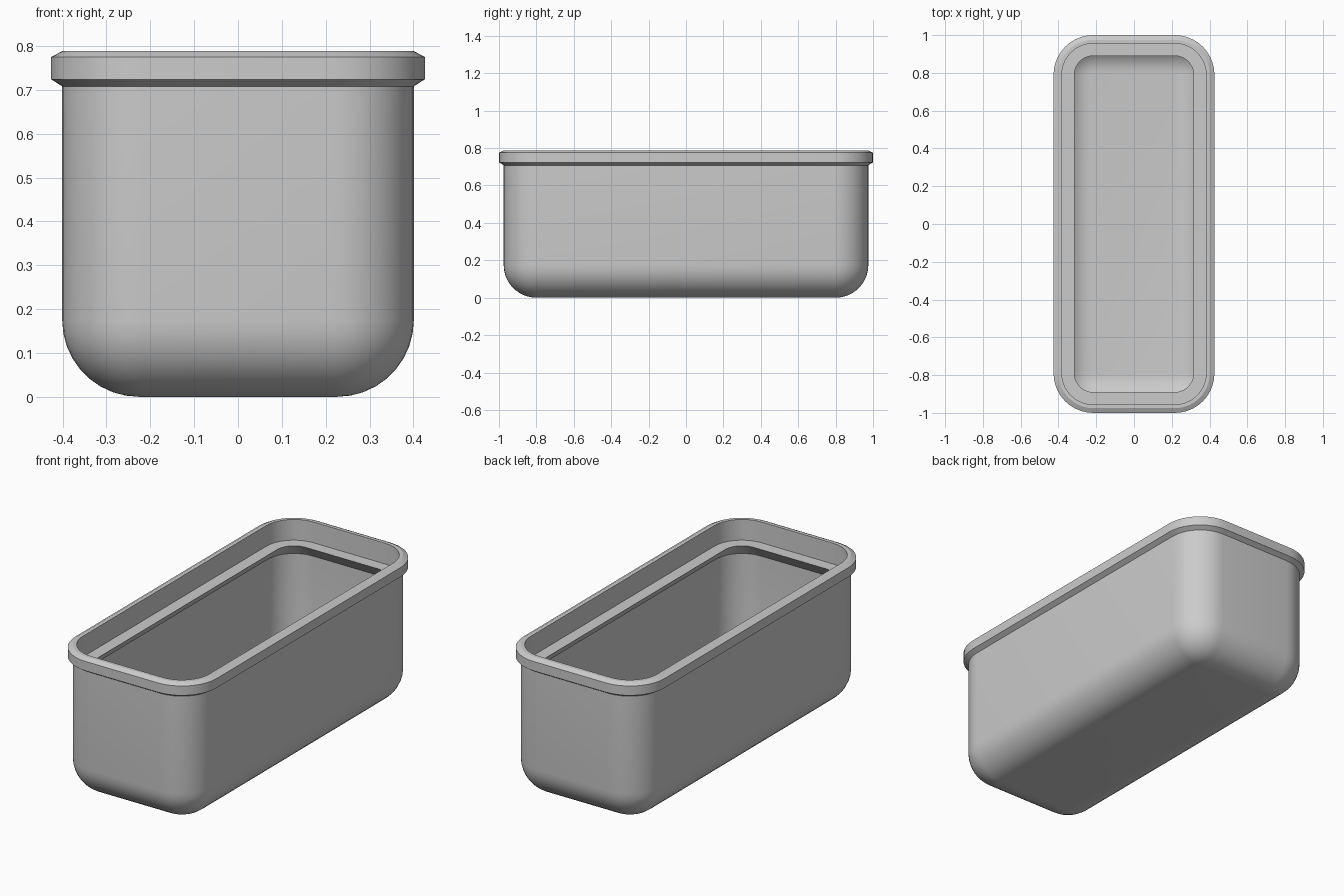
import bpy, bmesh
from math import sin, cos, pi, radians

cube = bpy.data.objects.get("Cube")
if cube:
    bpy.data.objects.remove(cube, do_unlink=True)

HALF_X, HALF_Y, CORNER = 0.426, 1.0, 0.21
ARC = 10      # steps in each rounded plan corner
FILLET = 9    # steps in each rounded bottom edge

grey = bpy.data.materials.new("plain grey")
grey.use_nodes = True
colour = (0.6, 0.6, 0.6, 1)
grey.diffuse_color = colour
grey.node_tree.nodes["Principled BSDF"].inputs["Base Color"].default_value = colour


def ring(bm, inset, z):
    """Rounded rectangle, inset from the rim's outline."""
    r = max(CORNER - inset, 0.01)
    cx, cy = HALF_X - inset - r, HALF_Y - inset - r
    verts = []
    for q, (sx, sy) in enumerate([(1, 1), (-1, 1), (-1, -1), (1, -1)]):
        for i in range(ARC + 1):
            a = (q + i / ARC) * pi / 2
            verts.append(bm.verts.new((sx * cx + r * cos(a), sy * cy + r * sin(a), z)))
    return verts


def fillet(wall_inset, floor_z, r):
    """Profile points from the floor up to the wall."""
    steps = [i / FILLET * pi / 2 for i in range(FILLET + 1)]
    return [(wall_inset + r * (1 - sin(a)), floor_z + r * (1 - cos(a))) for a in steps]


def loft(name, profile):
    bm = bmesh.new()
    rings = [ring(bm, inset, z) for inset, z in profile]
    for low, high in zip(rings, rings[1:]):
        n = len(low)
        for i in range(n):
            j = (i + 1) % n
            bm.faces.new((low[i], low[j], high[j], high[i]))
    bm.faces.new(rings[0][::-1])
    bm.faces.new(rings[-1])
    bmesh.ops.recalc_face_normals(bm, faces=bm.faces)
    mesh = bpy.data.meshes.new(name)
    bm.to_mesh(mesh)
    bm.free()
    mesh.materials.append(grey)
    obj = bpy.data.objects.new(name, mesh)
    bpy.context.collection.objects.link(obj)
    bpy.context.view_layer.objects.active = obj
    obj.select_set(True)
    bpy.ops.object.shade_smooth_by_angle(angle=radians(24))
    obj.select_set(False)
    return obj


# Outside wall with rounded bottom
outside = fillet(0.025, 0.0, 0.175)
# Chamfered rim around the top
rim = [(0.025, 0.708), (0.0, 0.724), (0.0, 0.775), (0.025, 0.788), (0.044, 0.788)]
# Ledge inside the rim, with a sloping underside
ledge = [(0.044, 0.675), (0.11, 0.675), (0.05, 0.605)]
# Hollow inside with rounded floor
inside = fillet(0.05, 0.035, 0.15)[::-1]

loft("planter_box", outside + rim + ledge + inside)
